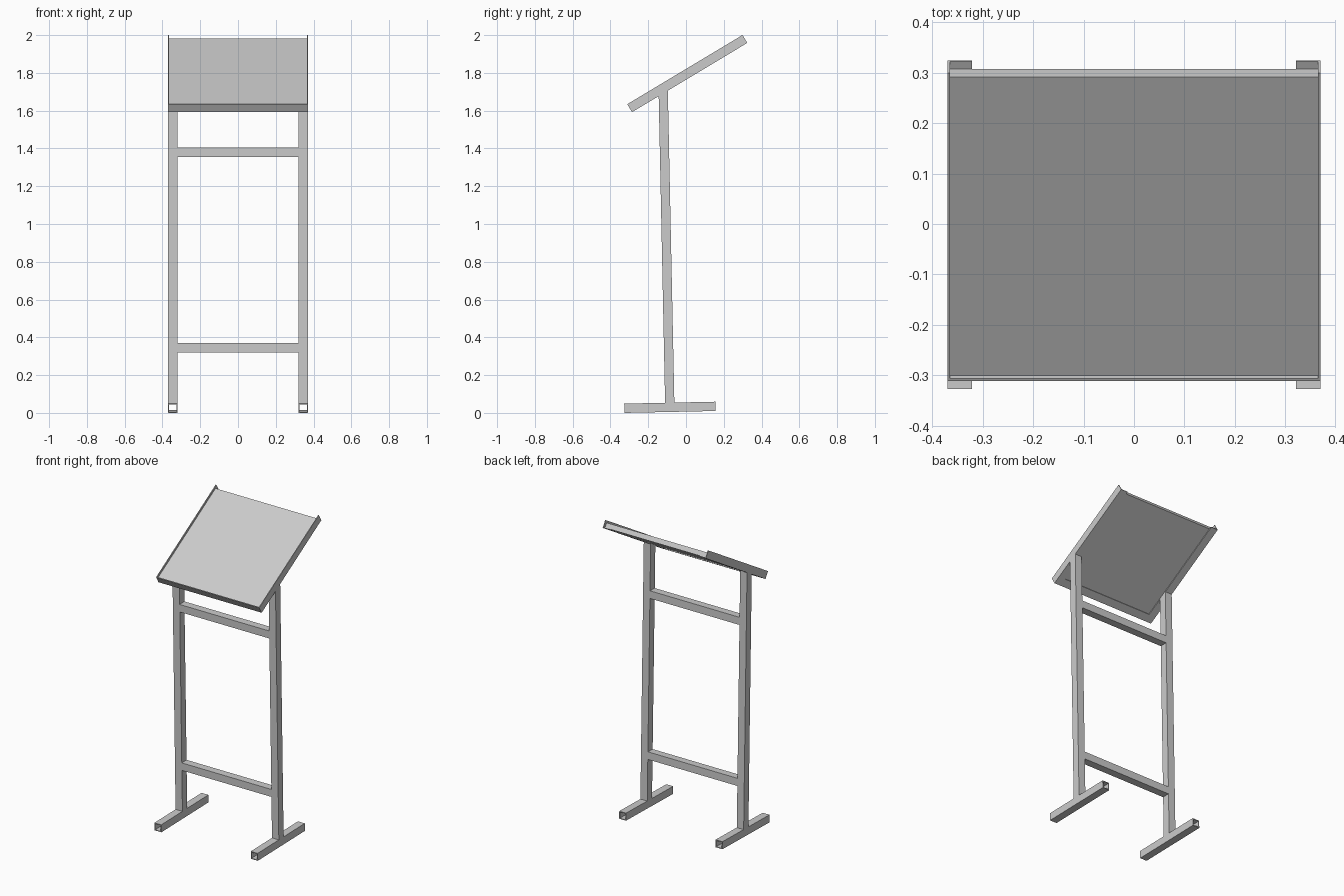
import bpy, bmesh
from math import radians, sin, cos, tan
from mathutils import Vector

if "Cube" in bpy.data.objects:
    bpy.data.objects.remove(bpy.data.objects["Cube"])

X = 0.37                 # half width
S = 0.049                # square tube size
W = 0.005                # tube wall
LEAN = radians(1.2)      # backward lean of the stand
SLOPE = radians(31)      # tray slope
T = 0.049                # tray depth
L = 0.712                # tray length
TY, TZ = -0.311, 1.634   # top front edge of the tray


def stand(x, v, u):
    """Leaning stand frame: v runs along the feet, u along the posts."""
    return Vector((x, -0.326 + v * cos(LEAN) - u * sin(LEAN),
                   v * sin(LEAN) + u * cos(LEAN)))


def tray(x, e, d):
    """Tray frame: e runs up the slope, d goes down into the tray."""
    return Vector((x, TY + e * cos(SLOPE) + d * sin(SLOPE),
                   TZ + e * sin(SLOPE) - d * cos(SLOPE)))


def make(name, verts, faces):
    bm = bmesh.new()
    vs = [bm.verts.new(v) for v in verts]
    for f in faces:
        bm.faces.new([vs[i] for i in f])
    bmesh.ops.recalc_face_normals(bm, faces=bm.faces)
    me = bpy.data.meshes.new(name)
    bm.to_mesh(me)
    bm.free()
    ob = bpy.data.objects.new(name, me)
    bpy.context.collection.objects.link(ob)
    return ob


def tube(name, place):
    """Open square tube; place(p, q, end) maps section point and end to space."""
    verts = []
    for end in (0, 1):
        for h in (S / 2, S / 2 - W):
            verts += [place(a * h, b * h, end)
                      for a, b in ((-1, -1), (1, -1), (1, 1), (-1, 1))]
    faces = []
    for i in range(4):
        j = (i + 1) % 4
        for a, b in ((0, 8), (4, 12), (0, 4), (8, 12)):
            faces.append((a + i, a + j, b + j, b + i))
    return make(name, verts, faces)


def post_top(v):
    """Height along the post where it meets the underside of the tray."""
    m, under, base = tan(SLOPE), tray(0, 0, T), stand(0, v, 0)
    return ((under.z + m * (base.y - under.y) - base.z)
            / (cos(LEAN) + m * sin(LEAN)))


POST_V = 0.241
for side, s in (("left", -1), ("right", 1)):
    cx = s * (X - S / 2)
    # foot
    tube(side + "_foot", lambda p, q, end: stand(cx + p, end * 0.482, S / 2 + q))
    # post, cut to the tray slope
    tube(side + "_post", lambda p, q, end: stand(
        cx + p, POST_V + q, post_top(POST_V + q) if end else S))

# crossbars between the posts
for name, u in (("lower_crossbar", 0.341), ("upper_crossbar", 1.376)):
    tube(name, lambda p, q, end: stand((2 * end - 1) * (X - S), POST_V + p, u + q))

# tray frame: L-shaped angle swept round three sides with mitred corners
w = 0.005
profile = [(0, 0), (w, 0), (w, T - w), (S, T - w), (S, T), (0, T)]
n = len(profile)
verts = []
for sx, front in ((-1, 0), (-1, 1), (1, 1), (1, 0)):
    verts += [tray(sx * (X - i), i if front else L, d) for i, d in profile]
faces = [(k * n + i, k * n + (i + 1) % n, (k + 1) * n + (i + 1) % n, (k + 1) * n + i)
         for k in range(3) for i in range(n)]
faces += [tuple(range(n)), tuple(range(3 * n, 4 * n))]
make("tray_frame", verts, faces)

# panel resting inside the frame
verts = [tray(x, e, d) for x in (w - X, X - w) for e in (w, 0.695)
         for d in (0.013, T - w)]
make("tray_panel", verts, [(0, 1, 3, 2), (4, 5, 7, 6), (0, 1, 5, 4),
                           (2, 3, 7, 6), (0, 2, 6, 4), (1, 3, 7, 5)])
